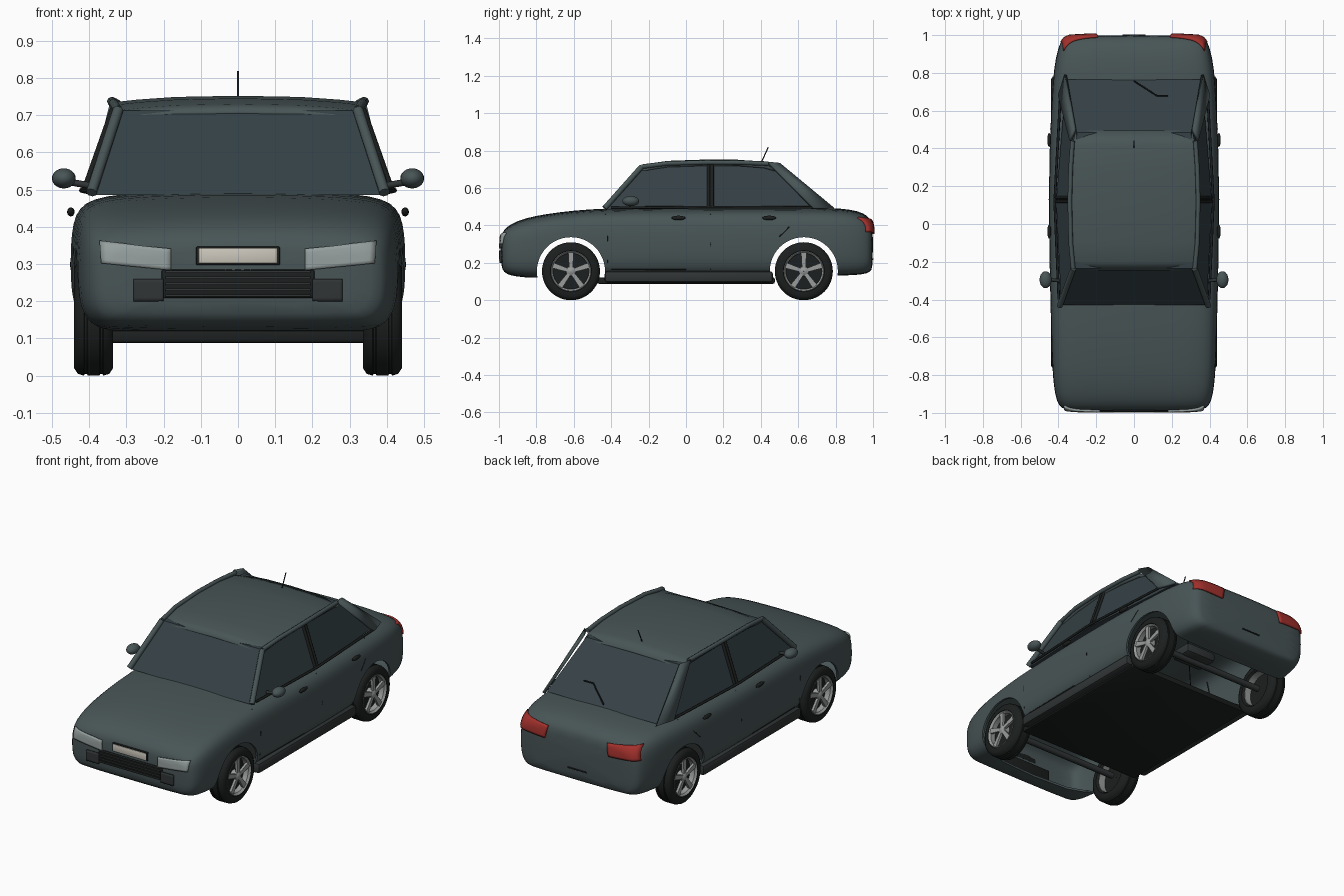
import bpy, bmesh, math
from mathutils import Vector, Matrix
from mathutils.bvhtree import BVHTree

if "Cube" in bpy.data.objects:
    bpy.data.objects.remove(bpy.data.objects["Cube"])


def material(name, r, g, b):
    m = bpy.data.materials.new(name)
    m.diffuse_color = (r, g, b, 1)
    m.use_nodes = True
    m.node_tree.nodes["Principled BSDF"].inputs["Base Color"].default_value = m.diffuse_color
    return m


PAINT = material("paint", .065, .09, .093)
GLASS = material("dark_glass", .035, .052, .06)
BLACK = material("black", .012, .014, .014)
TRIM = material("dark_trim", .03, .035, .036)
METAL = material("metal", .32, .33, .33)
LAMP = material("lamp_glass", .3, .35, .34)
RED = material("red_lamp", .36, .03, .025)
PLATE = material("plate_cream", .6, .57, .5)


def finish(bm, name, mat, angle=40):
    bmesh.ops.recalc_face_normals(bm, faces=bm.faces)
    me = bpy.data.meshes.new(name)
    bm.to_mesh(me)
    bm.free()
    ob = bpy.data.objects.new(name, me)
    bpy.context.collection.objects.link(ob)
    me.materials.append(mat)
    smooth(ob, angle)
    return ob


def smooth(ob, angle):
    bpy.ops.object.select_all(action='DESELECT')
    ob.select_set(True)
    bpy.context.view_layer.objects.active = ob
    bpy.ops.object.shade_smooth_by_angle(angle=math.radians(angle))


def mod(ob, kind, **kw):
    m = ob.modifiers.new(kind.lower(), kind)
    for k, v in kw.items():
        setattr(m, k, v)
    return ob


def grid(bm, rows):
    vs = [[bm.verts.new(p) for p in r] for r in rows]
    for a, b in zip(vs, vs[1:]):
        for i in range(len(a) - 1):
            bm.faces.new((a[i], a[i + 1], b[i + 1], b[i]))
    return vs


def box(name, c, size, mat, bevel=.004):
    bm = bmesh.new()
    bmesh.ops.create_cube(bm, size=1, matrix=Matrix.Translation(c) @ Matrix.Diagonal((*size, 1)))
    if bevel:
        bmesh.ops.bevel(bm, geom=bm.edges[:], offset=bevel, segments=2, affect='EDGES', profile=.5)
    return finish(bm, name, mat)


def ball(name, c, size, mat):
    bm = bmesh.new()
    bmesh.ops.create_uvsphere(bm, u_segments=20, v_segments=12, radius=1,
                              matrix=Matrix.Translation(c) @ Matrix.Diagonal((*size, 1)))
    return mod(finish(bm, name, mat), 'MIRROR')


def rod(name, pts, r, mat, sides=(1,)):
    for s in sides:
        cu = bpy.data.curves.new(name, 'CURVE')
        cu.dimensions, cu.bevel_depth, cu.bevel_resolution, cu.use_fill_caps = '3D', r, 2, True
        sp = cu.splines.new('POLY')
        sp.points.add(len(pts) - 1)
        for q, p in zip(sp.points, pts):
            q.co = (p[0] * s, p[1], p[2], 1)
        cu.materials.append(mat)
        bpy.context.collection.objects.link(bpy.data.objects.new(name, cu))


def lathe(name, profile, mat, seg=48):
    bm = bmesh.new()
    rows = [[(x, r * math.sin(a), r * math.cos(a)) for x, r in profile + profile[:1]]
            for a in [2 * math.pi * i / seg for i in range(seg + 1)]]
    grid(bm, rows)
    bmesh.ops.remove_doubles(bm, verts=bm.verts, dist=1e-5)
    return finish(bm, name, mat)


# lower body: lofted shell (y, half width, bottom, top)
stations = [(-.99, .35, .18, .345), (-.975, .385, .15, .375), (-.94, .41, .13, .408), (-.86, .425, .122, .44),
            (-.75, .433, .12, .462), (-.6, .438, .12, .481), (-.43, .442, .125, .493), (0, .452, .125, .497),
            (.4, .449, .125, .499), (.78, .43, .13, .496), (.88, .414, .133, .486), (.95, .396, .138, .468),
            (.985, .375, .15, .437), (1, .34, .17, .405)]
half = [(0, 1), (.4, .992), (.7, .975), (.87, .94), (.95, .87), (.985, .77), (1, .6), (1, .35),
        (.985, .2), (.95, .1), (.89, .03), (.8, 0)]
section = [(-x, t) for x, t in half[:0:-1]] + half
bm = bmesh.new()
vs = grid(bm, [[(x * w, y, b + t * (h - b)) for x, t in section] for y, w, b, h in stations])
bm.faces.new(vs[0])
bm.faces.new(vs[-1])
for i in (0, 1, 2, 9, 10, 11, 12):
    bm.faces.new((vs[i][0], vs[i][-1], vs[i + 1][-1], vs[i + 1][0]))
body = finish(bm, "lower_body", PAINT)
mod(body, 'SUBSURF', levels=1, render_levels=1)
mod(body, 'SOLIDIFY', thickness=.012, offset=-1)

# wheel arch openings
WHEEL_Y = (-.615, .63)
cutters = []
for y in WHEEL_Y:
    cut = lathe("arch_cutter", [(-.6, .001), (-.6, .182), (.6, .182), (.6, .001)], BLACK)
    cut.location = (0, y, .155)
    cut.hide_render = True
    cut.hide_set(True)
    mod(body, 'BOOLEAN', object=cut, operation='DIFFERENCE', solver='EXACT')
    cutters.append(cut)
bpy.context.view_layer.update()
dg = bpy.context.evaluated_depsgraph_get()
mesh = bpy.data.meshes.new_from_object(body.evaluated_get(dg))
body.modifiers.clear()
body.data = mesh
for c in cutters:
    bpy.data.objects.remove(c)
smooth(body, 35)
bm = bmesh.new()
bm.from_mesh(mesh)
skin = BVHTree.FromBMesh(bm)
bm.free()


def project(start, direction, lift):
    start, direction = Vector(start), Vector(direction)
    hit = skin.ray_cast(start, direction)[0] or skin.find_nearest(start - direction * -1)[0]
    return hit - direction * lift


def patch(name, q, front, mat):
    # quad in x/z wrapped on the nose or tail
    q = [Vector(p) for p in q]
    rows = []
    for j in range(7):
        a, b = q[0].lerp(q[3], j / 6), q[1].lerp(q[2], j / 6)
        pts = [a.lerp(b, i / 12) for i in range(13)]
        rows.append([project((p.x, 2 * front, p.y), (0, -front, 0), .005) for p in pts])
    bm = bmesh.new()
    grid(bm, rows)
    ob = finish(bm, name, mat)
    mod(ob, 'SOLIDIFY', thickness=.012, offset=0)
    return mod(ob, 'MIRROR')


patch("headlight", [(.18, .34), (.37, .36), (.366, .302), (.18, .283)], -1, LAMP)
patch("tail_light", [(.19, .425), (.372, .44), (.385, .365), (.205, .355)], 1, RED)
patch("side_intake", [(.2, .26), (.28, .26), (.28, .2), (.2, .2)], -1, TRIM)

# grille and plate
box("grille", (0, -.98, .247), (.41, .024, .076), BLACK)
for i in range(5):
    box("grille_slat", (0, -.99, .215 + i * .016), (.39, .018, .007), TRIM, .002)
box("plate_frame", (0, -.985, .322), (.226, .02, .05), BLACK)
box("number_plate", (0, -.993, .322), (.212, .01, .04), PLATE, .002)
rod("boot_catch", [project((x, 2, .22), (0, -1, 0), .001) for x in (-.06, 0, .06)], .004, BLACK)

# glass cabin
bm = bmesh.new()
low = [(.385, -.43, .485), (.412, .12, .49), (.36, .765, .49)]
top = [(.312, -.235, .712), (.328, .12, .732), (.302, .485, .715)]
ring = lambda r: [bm.verts.new(p) for p in r] + [bm.verts.new((-x, y, z)) for x, y, z in r[::-1]]
A, B = ring(low), ring(top)
for i in range(6):
    bm.faces.new((A[i], A[(i + 1) % 6], B[(i + 1) % 6], B[i]))
for r in (A, B):
    bm.faces.new((r[0], r[1], r[4], r[5]))
    bm.faces.new((r[1], r[2], r[3], r[4]))
finish(bm, "window_glass", GLASS, 5)

# roof panel
bm = bmesh.new()
roof = [(-.245, .318, .712), (-.2, .325, .73), (-.1, .332, .745), (.1, .338, .752), (.28, .335, .751),
        (.42, .325, .74), (.495, .31, .718)]
grid(bm, [[(w * u, y, z - .018 * abs(u) ** 2.5) for u in (-1, -.95, -.8, -.5, 0, .5, .8, .95, 1)] for y, w, z in roof])
mod(finish(bm, "roof", PAINT), 'SOLIDIFY', thickness=.016, offset=-1)

# pillars and rails
BOTH = (1, -1)
rod("front_pillar", [(.394, -.435, .492), (.322, -.237, .714)], .015, PAINT, BOTH)
rod("roof_rail", [(.322, -.237, .714), (.335, -.1, .732), (.34, .12, .737), (.335, .3, .736), (.325, .44, .73)],
    .012, PAINT, BOTH)
rod("belt_trim", [(.398, -.4, .494), (.42, .12, .498), (.39, .68, .496)], .007, BLACK, BOTH)
rod("middle_pillar", [(.413, .12, .495), (.33, .12, .73)], .009, BLACK, BOTH)
rod("middle_pillar", [(.412, .14, .495), (.33, .14, .73)], .009, BLACK, BOTH)
bm = bmesh.new()
bm.faces.new([bm.verts.new(p) for p in [(.336, .44, .736), (.312, .5, .73), (.362, .79, .49), (.397, .68, .492)]])
rear = mod(finish(bm, "rear_pillar", PAINT), 'SOLIDIFY', thickness=.016, offset=0)
mod(rear, 'MIRROR')

# door seams, handles, mirrors
for seam in ([(.13, .165), (.13, .3), (.13, .46)], [(-.42, .2), (-.42, .34), (-.43, .46)],
             [(.5, .34), (.55, .39), (.62, .47)], [(-.4, .165), (0, .165), (.45, .165)]):
    rod("door_seam", [project((1, y, z), (-1, 0, 0), 0) for y, z in seam], .0025, BLACK, BOTH)
for y in (-.04, .445):
    ball("door_handle", (.449, y, .44), (.01, .037, .012), BLACK)
ball("wing_mirror", (.468, -.295, .53), (.032, .045, .027), PAINT)
rod("mirror_arm", [(.395, -.3, .51), (.45, -.295, .52)], .009, TRIM, BOTH)

# floor, sills and running gear
box("floor_pan", (0, 0, .105), (.8, .95, .035), BLACK, .01)
for s in BOTH:
    box("sill", (s * .415, .015, .125), (.05, .9, .06), TRIM, .015)
for y in WHEEL_Y:
    rod("axle", [(-.36, y, .155), (.36, y, .155)], .018, TRIM)
box("exhaust_box", (.1, .63, .19), (.2, .14, .06), TRIM, .02)

# aerial and rear wiper
rod("aerial", [(0, .405, .742), (0, .44, .818)], .003, BLACK)
rod("rear_wiper", [(0, .757, .508), (.12, .68, .57), (.18, .68, .57)], .004, BLACK)

# wheels
outer = [(.052, .11), (.052, .135), (.042, .15), (.026, .155), (.024, .15), (.018, .15), (.016, .155)]
tyre = lathe("tyre", outer + [(-x, r) for x, r in outer[::-1]] + [(-.04, .1), (.04, .1)], BLACK)
rim = lathe("wheel_rim", [(.045, .112), (.052, .105), (.042, .096), (-.04, .098), (-.04, .112)], METAL)
disc = lathe("brake_disc", [(.012, .001), (.012, .098), (0, .098), (0, .001)], BLACK)
hub = lathe("wheel_hub", [(.052, .0005), (.05, .016), (.042, .026), (.01, .028), (.01, .0005)], METAL, 24)
bm = bmesh.new()
for k in range(5):
    new = bmesh.ops.create_cube(bm, size=1)['verts']
    for v in new:
        wide = .03 if v.co.z > 0 else .02
        v.co = ((.033 if v.co.x < 0 else .047), v.co.y * wide, .06 + v.co.z * .084)
    bmesh.ops.rotate(bm, verts=new, cent=(0, 0, 0), matrix=Matrix.Rotation(k * math.tau / 5, 3, 'X'))
spokes = finish(bm, "wheel_spokes", METAL)
for part in (tyre, rim, disc, hub, spokes):
    for y in WHEEL_Y:
        for s in BOTH:
            ob = part.copy()
            bpy.context.collection.objects.link(ob)
            ob.location = (s * .388, y, .155)
            ob.rotation_euler.z = 0 if s > 0 else math.pi
    bpy.data.objects.remove(part)
